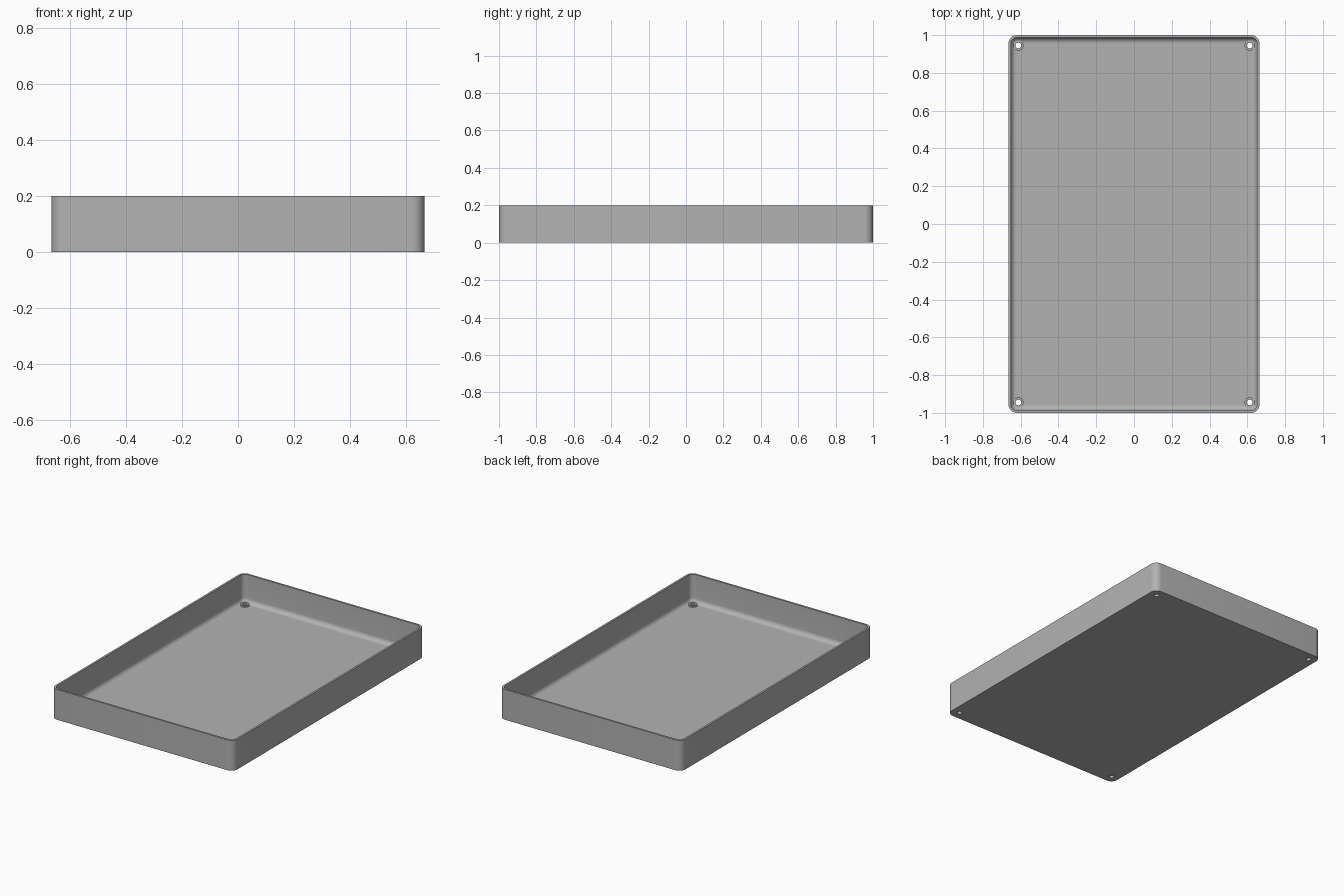
import bpy, bmesh
from math import sin, cos, pi

if "Cube" in bpy.data.objects:
    bpy.data.objects.remove(bpy.data.objects["Cube"], do_unlink=True)

HX, HY, H = 0.665, 1.0, 0.2          # half width, half depth, height
CORNER, WALL, FLOOR, FILLET = 0.045, 0.013, 0.015, 0.03
HOLE_X, HOLE_Y, HOLE_R, BOSS_R = 0.612, 0.945, 0.015, 0.027

grey = bpy.data.materials.new("plain grey")
grey.use_nodes = True
colour = (0.45, 0.45, 0.45, 1)
grey.diffuse_color = colour
grey.node_tree.nodes["Principled BSDF"].inputs["Base Color"].default_value = colour


def make_object(name, bm):
    bmesh.ops.recalc_face_normals(bm, faces=bm.faces)
    mesh = bpy.data.meshes.new(name)
    bm.to_mesh(mesh)
    bm.free()
    mesh.materials.append(grey)
    ob = bpy.data.objects.new(name, mesh)
    bpy.context.collection.objects.link(ob)
    return ob


def select(ob):
    bpy.ops.object.select_all(action='DESELECT')
    ob.select_set(True)
    bpy.context.view_layer.objects.active = ob


def rounded_ring(bm, inset, z, steps=8):
    r = max(CORNER - inset, 0.003)
    cx, cy = HX - inset - r, HY - inset - r
    ring = []
    for q, (sx, sy) in enumerate([(1, 1), (-1, 1), (-1, -1), (1, -1)]):
        for i in range(steps + 1):
            a = (q + i / steps) * pi / 2
            ring.append(bm.verts.new((sx * cx + r * cos(a), sy * cy + r * sin(a), z)))
    return ring


def bridge(bm, rings):
    for a, b in zip(rings, rings[1:]):
        for i in range(len(a)):
            j = (i + 1) % len(a)
            bm.faces.new((a[i], a[j], b[j], b[i]))


# Tray: outer wall, rim, inner wall, rounded cove, floor
bm = bmesh.new()
profile = [(0, 0), (0, H), (WALL, H)]
for i in range(9):
    a = i / 8 * pi / 2
    profile.append((WALL + FILLET * (1 - cos(a)), FLOOR + FILLET * (1 - sin(a))))
rings = [rounded_ring(bm, *p) for p in profile]
bridge(bm, rings)
bm.faces.new(rings[0])
bm.faces.new(rings[-1])
tray = make_object("tray", bm)

# Screw holes through the floor
bm = bmesh.new()
for sx in (-1, 1):
    for sy in (-1, 1):
        part = bmesh.ops.create_cone(bm, cap_ends=True, segments=32, radius1=HOLE_R,
                                     radius2=HOLE_R, depth=0.2)
        bmesh.ops.translate(bm, verts=part["verts"], vec=(sx * HOLE_X, sy * HOLE_Y, 0))
cutter = make_object("hole_cutter", bm)
cutter.hide_render = True
cut = tray.modifiers.new("holes", 'BOOLEAN')
cut.object, cut.operation, cut.solver = cutter, 'DIFFERENCE', 'EXACT'
select(tray)
bpy.ops.object.modifier_apply(modifier=cut.name)
bpy.data.objects.remove(cutter, do_unlink=True)
bpy.ops.object.shade_smooth_by_angle(angle=pi / 6)

# Low screw bosses around the holes
for side, sx in (("right", -1), ("left", 1)):
    for end, sy in (("front", -1), ("back", 1)):
        bm = bmesh.new()
        loops = []
        for r, z in ((BOSS_R, FLOOR - 0.005), (BOSS_R, FLOOR + 0.009),
                     (HOLE_R, FLOOR + 0.009), (HOLE_R, FLOOR - 0.005)):
            loops.append([bm.verts.new((sx * HOLE_X + r * cos(k * pi / 16),
                                        sy * HOLE_Y + r * sin(k * pi / 16), z))
                          for k in range(32)])
        bridge(bm, loops + loops[:1])
        boss = make_object(f"{end}_{side}_screw_boss", bm)
        select(boss)
        bpy.ops.object.shade_smooth_by_angle(angle=pi / 6)
